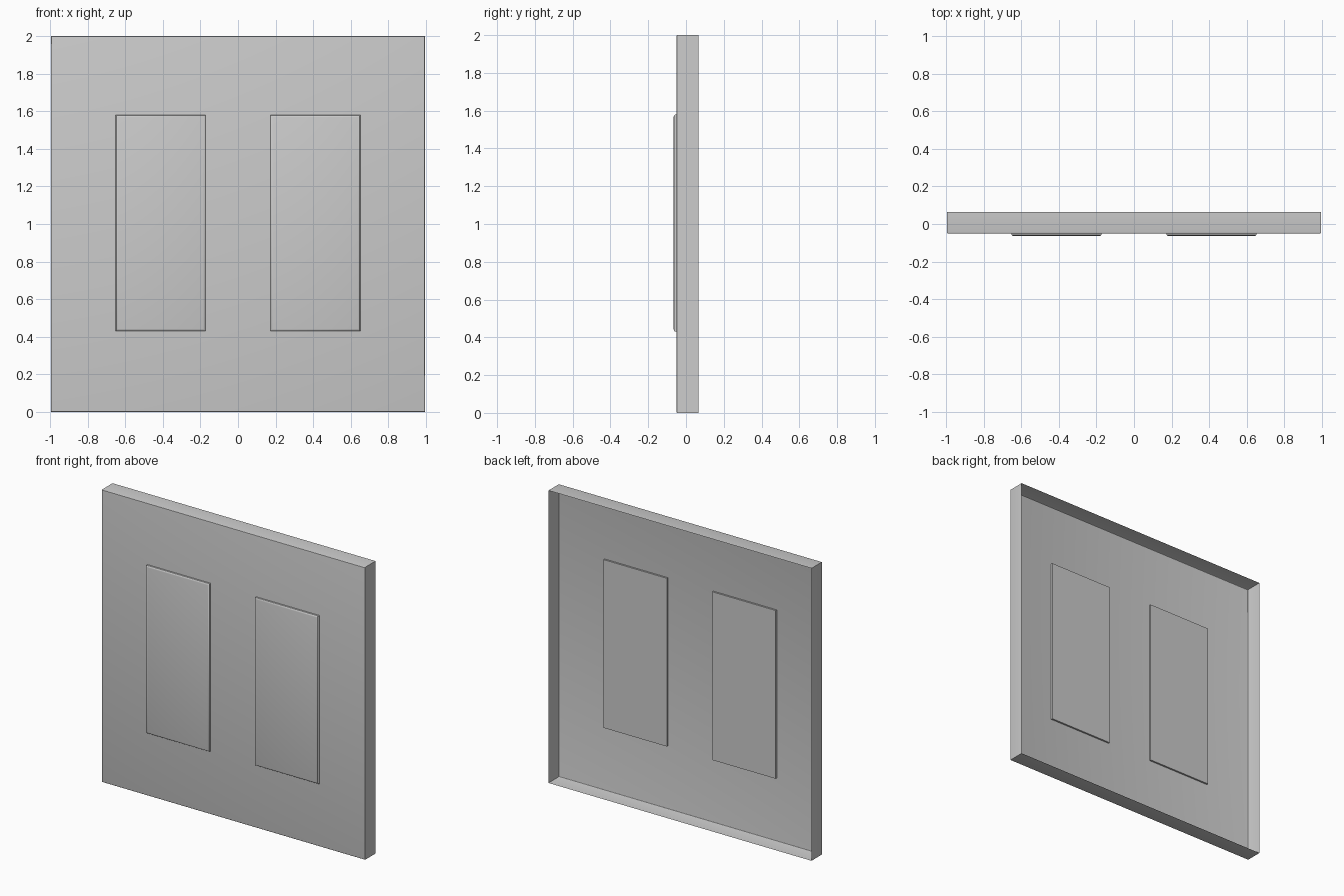
import bpy, bmesh

if "Cube" in bpy.data.objects:
    bpy.data.objects.remove(bpy.data.objects["Cube"])


def make_box(name, x0, x1, y0, y1, z0, z1, front_bevel, open_back=False):
    """Box with softened front rim; optionally with its back face left open."""
    bm = bmesh.new()
    bmesh.ops.create_cube(bm, size=1)
    for v in bm.verts:
        v.co.x = x1 if v.co.x > 0 else x0
        v.co.y = y1 if v.co.y > 0 else y0
        v.co.z = z1 if v.co.z > 0 else z0
    if open_back:
        back = [f for f in bm.faces if f.normal.y > 0.5]
        bmesh.ops.delete(bm, geom=back, context='FACES_ONLY')
    rim = [e for e in bm.edges if all(abs(v.co.y - y0) < 1e-5 for v in e.verts)]
    bmesh.ops.bevel(bm, geom=rim, offset=front_bevel, segments=3,
                    profile=0.5, affect='EDGES')
    mesh = bpy.data.meshes.new(name)
    bm.to_mesh(mesh)
    bm.free()
    obj = bpy.data.objects.new(name, mesh)
    bpy.context.collection.objects.link(obj)
    bpy.context.view_layer.objects.active = obj
    obj.select_set(True)
    bpy.ops.object.shade_smooth_by_angle()
    obj.select_set(False)
    return obj


# Thin wall plate, hollow and open at the back
make_box("wall_plate", -0.995, 0.995, -0.05, 0.065, 0, 2, 0.005, open_back=True)

# Two rocker paddles, poking slightly through both faces of the plate
for side, name in ((-1, "left_rocker"), (1, "right_rocker")):
    cx = side * 0.412
    make_box(name, cx - 0.24, cx + 0.24, -0.065, -0.038, 0.43, 1.58, 0.012)
